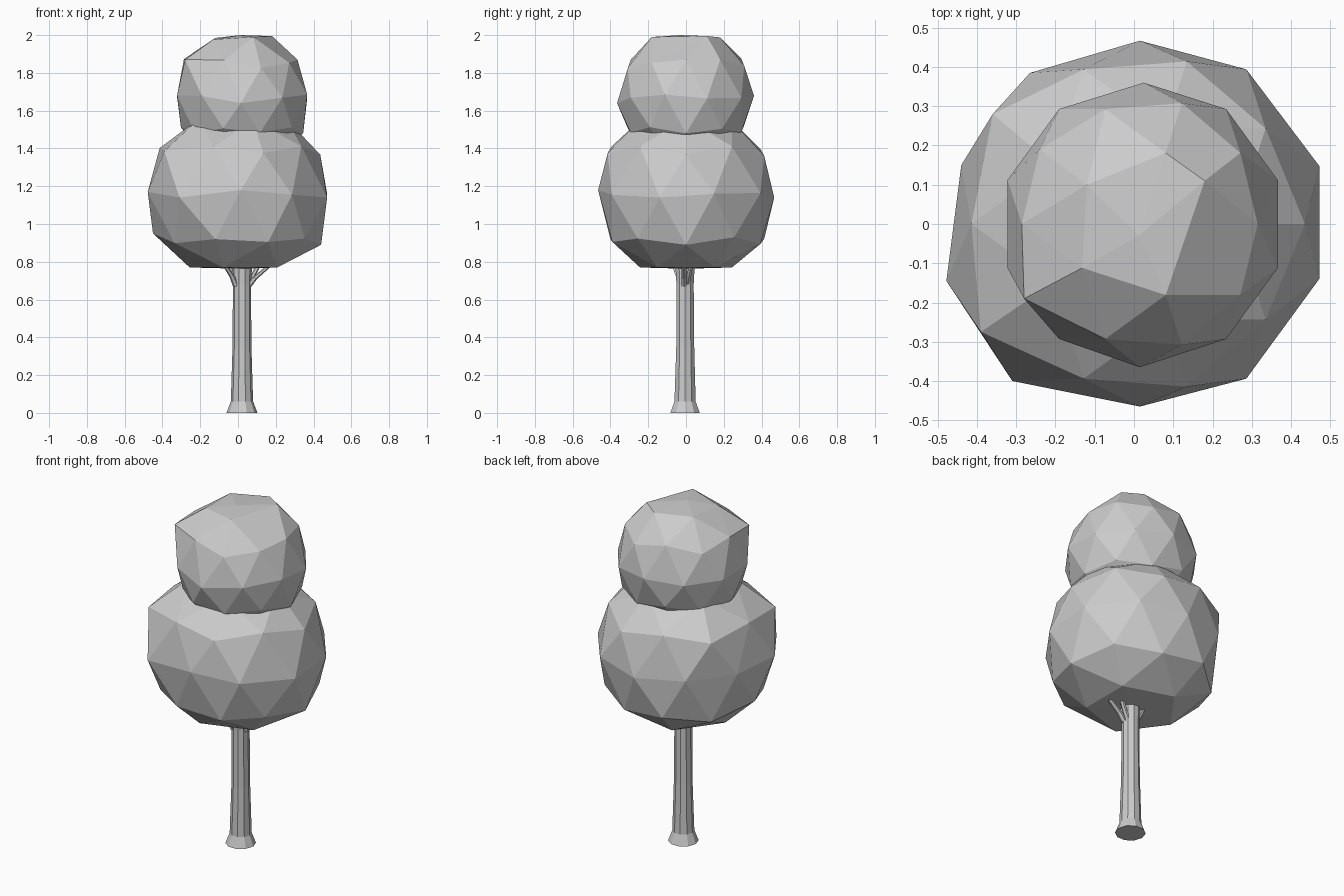
import bpy, bmesh, math, random
from mathutils import Vector

if "Cube" in bpy.data.objects:
    bpy.data.objects.remove(bpy.data.objects["Cube"])

random.seed(4)


def finish(bm, name):
    bmesh.ops.recalc_face_normals(bm, faces=bm.faces)
    me = bpy.data.meshes.new(name)
    bm.to_mesh(me)
    bm.free()
    ob = bpy.data.objects.new(name, me)
    bpy.context.collection.objects.link(ob)
    return ob


def canopy(name, centre, r, up, down, floor, ceiling, nudges):
    """Low-poly ball, squashed, clamped at both ends, with a few points moved."""
    bm = bmesh.new()
    bmesh.ops.create_icosphere(bm, subdivisions=2, radius=1)
    for v in bm.verts:
        h = up if v.co.z > 0 else down
        v.co = Vector((v.co.x * r, v.co.y * r, v.co.z * h)) + Vector(centre)
        v.co.z = min(max(v.co.z + random.uniform(-.012, .012), floor), ceiling)
    for target in nudges:
        t = Vector(target)
        min(bm.verts, key=lambda v: (v.co - t).length).co = t
    return finish(bm, name)


def tube(name, rings, sides):
    """Tapered tube through (x, y, z, radius) rings."""
    bm = bmesh.new()
    loops = []
    for x, y, z, r in rings:
        loops.append([bm.verts.new((x + r * math.cos(2 * math.pi * i / sides),
                                    y + r * math.sin(2 * math.pi * i / sides), z))
                      for i in range(sides)])
    for a, b in zip(loops, loops[1:]):
        for i in range(sides):
            j = (i + 1) % sides
            bm.faces.new((a[i], a[j], b[j], b[i]))
    bm.faces.new(loops[0][::-1])
    bm.faces.new(loops[-1])
    return finish(bm, name)


# Foliage
canopy("lower_canopy", (0, 0, 1.165), .487, .45, .52, .77, 1.6, [
    (-.39, -.275, 1.385), (-.478, -.145, 1.17), (-.31, -.40, 1.14),
    (-.44, .15, 1.16), (-.36, .28, 1.37), (-.265, .385, 1.16),
    (.015, -.465, 1.18), (.015, .467, 1.14), (.472, -.14, 1.14), (.472, .148, 1.16),
    (.44, 0, .89), (-.12, -.40, .92), (.16, -.39, .905), (-.45, 0, .95),
    (.01, 0, .763)])
canopy("upper_canopy", (.022, 0, 1.675), .362, .36, .36, 1.36, 1.99, [
    (.012, -.03, 2.0), (.18, .11, 1.995), (-.12, .10, 1.985),
    (-.28, -.19, 1.87), (.315, 0, 1.87), (.345, .0, 1.48),
    (.015, -.365, 1.64), (.025, .36, 1.68)])

# Trunk with flared foot
tube("trunk", [(.021, -.005, 0, .082), (.021, -.005, .06, .059),
               (.021, -.004, .35, .05), (.021, -.005, .68, .048),
               (.021, -.005, .80, .055), (.021, -.005, 1.0, .04)], 10)

# Small branches reaching into the foliage
branches = [
    [(.055, -.01, .67, .018), (.085, -.01, .71, .017), (.19, -.01, .80, .014)],
    [(.05, .01, .68, .016), (.075, .015, .72, .014), (.12, .03, .80, .012)],
    [(-.01, -.025, .67, .017), (-.03, -.04, .72, .015), (-.08, -.07, .80, .012)],
    [(-.01, .01, .70, .015), (-.03, .02, .74, .013), (-.05, .03, .80, .011)],
]
for i, path in enumerate(branches):
    tube(f"branch_{i + 1}", path, 6)
